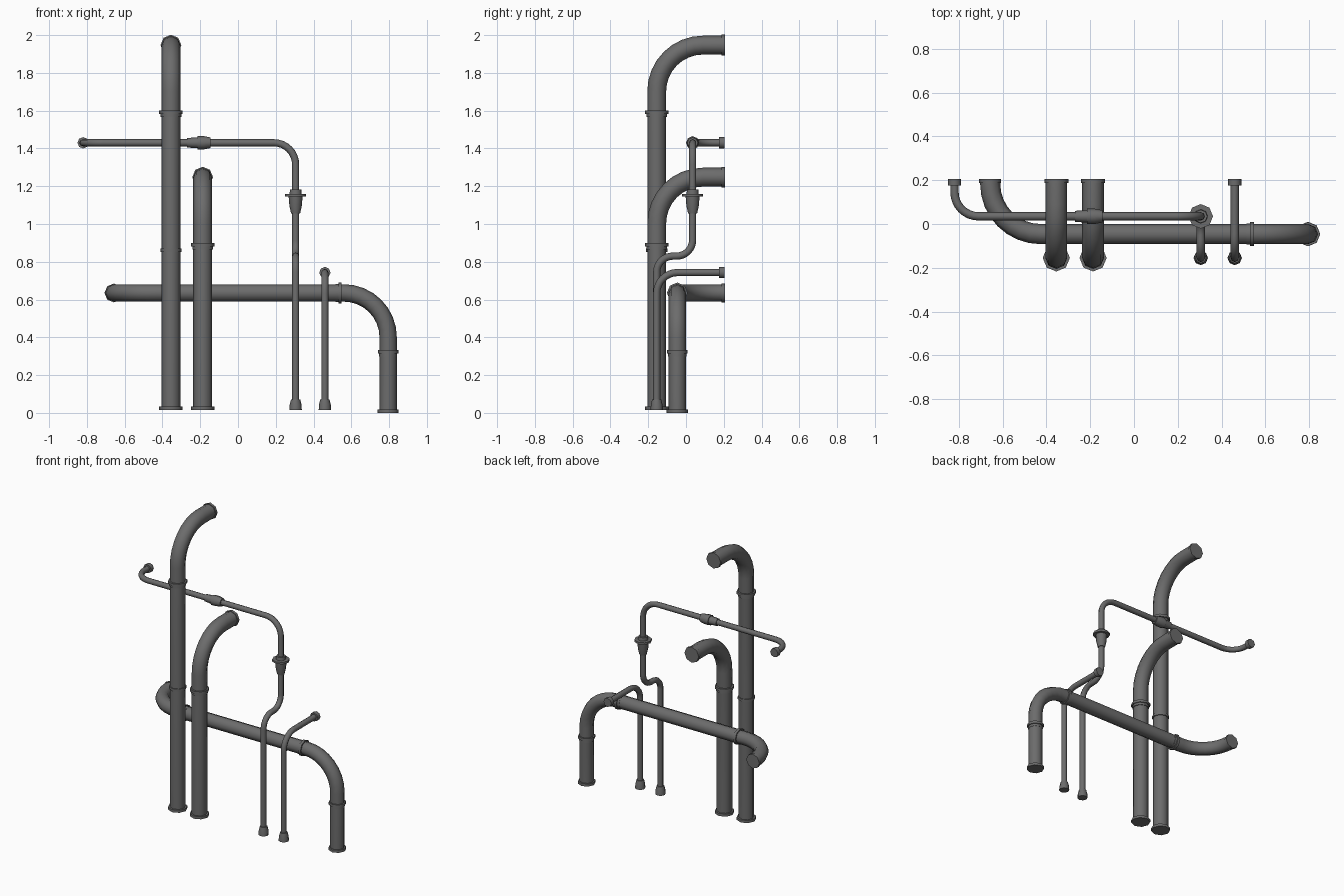
import bpy, bmesh, math
from mathutils import Vector

cube = bpy.data.objects.get("Cube")
if cube:
    bpy.data.objects.remove(cube)

SIDES = 8
grey = bpy.data.materials.new("dark grey metal")
grey.use_nodes = True
colour = (0.15, 0.15, 0.15, 1)
grey.diffuse_color = colour
grey.node_tree.nodes["Principled BSDF"].inputs["Base Color"].default_value = colour


def tube(name, points, tangents, radii):
    """Skin circular sections along a path, with closed ends."""
    bm = bmesh.new()
    side = Vector((1, 0, 0)) if abs(tangents[0].x) < 0.5 else Vector((0, 1, 0))
    previous, rings = tangents[0], []
    for p, t, r in zip(points, tangents, radii):
        side = previous.rotation_difference(t) @ side
        previous, up = t, t.cross(side)
        angles = [2 * math.pi * i / SIDES for i in range(SIDES)]
        rings.append([bm.verts.new(p + r * (math.cos(a) * side + math.sin(a) * up)) for a in angles])
    for a, b in zip(rings, rings[1:]):
        for i in range(SIDES):
            j = (i + 1) % SIDES
            bm.faces.new((a[i], a[j], b[j], b[i]))
    bm.faces.new(rings[0][::-1])
    bm.faces.new(rings[-1])
    mesh = bpy.data.meshes.new(name)
    bm.to_mesh(mesh)
    bm.free()
    mesh.materials.append(grey)
    ob = bpy.data.objects.new(name, mesh)
    bpy.context.collection.objects.link(ob)
    bpy.ops.object.select_all(action="DESELECT")
    ob.select_set(True)
    bpy.context.view_layer.objects.active = ob
    bpy.ops.object.shade_smooth_by_angle(angle=math.radians(50))


def pipe(name, radius, corners, bends, steps=8):
    """Pipe through right-angled corners, each rounded by its bend radius."""
    c = [Vector(p) for p in corners]
    dirs = [(b - a).normalized() for a, b in zip(c, c[1:])]
    points, tangents = [c[0]], [dirs[0]]
    for corner, before, after, bend in zip(c[1:], dirs, dirs[1:], bends):
        centre = corner + bend * (after - before)
        for i in range(steps + 1):
            a = math.pi / 2 * i / steps
            points.append(centre + bend * (before * math.sin(a) - after * math.cos(a)))
            tangents.append(before * math.cos(a) + after * math.sin(a))
    points.append(c[-1])
    tangents.append(dirs[-1])
    tube(name, points, tangents, [radius] * len(points))


def fitting(name, start, axis, profile):
    """Turned part: profile holds (distance, radius) along the axis."""
    axis, start = Vector(axis), Vector(start)
    tube(name, [start + axis * d for d, _ in profile], [axis] * len(profile), [r for _, r in profile])


def joint(name, start, axis, r):
    """Stepped collar, with the wider band last."""
    fitting(name, start, axis, [(0, r), (0.016, r), (0.016, r + 0.007), (0.034, r + 0.007)])


def flange(name, start, axis, r):
    fitting(name, start, axis, [(0, r), (0.018, r)])


def end_cap(name, start, axis):
    fitting(name, start, axis, [(0, 0.033), (0.03, 0.031), (0.058, 0.024)])


def wall_nut(name, x, z):
    fitting(name, (x, 0.175, z), BACK, [(0, 0.03), (0.03, 0.03)])


UP, DOWN, BACK, RIGHT = (0, 0, 1), (0, 0, -1), (0, 1, 0), (-1, 0, 0)
LEFT = (1, 0, 0)
FRONT_Y, WALL_Y = -0.155, 0.205

# Two upright large pipes bending back to the wall
for label, x, top, joint_z in (("tall", -0.355, 1.947, 1.567), ("middle", -0.187, 1.248, 0.865)):
    pipe(label + "_pipe", 0.05, [(x, FRONT_Y, 0.016), (x, FRONT_Y, top), (x, WALL_Y, top)], [0.245])
    flange(label + "_base_flange", (x, FRONT_Y, 0.015), UP, 0.062)
    flange(label + "_wall_flange", (x, 0.188, top), BACK, 0.055)
    joint(label + "_elbow_joint", (x, FRONT_Y, joint_z), UP, 0.055)
flange("tall_pipe_band", (-0.355, FRONT_Y, 0.852), UP, 0.056)

# Large horizontal pipe: from the floor, across, then back to the wall
cy, cz = -0.046, 0.635
pipe("cross_pipe", 0.046, [(0.795, cy, 0), (0.795, cy, cz), (-0.657, cy, cz), (-0.657, WALL_Y, cz)], [0.235, 0.23])
flange("cross_base_flange", (0.795, cy, 0), UP, 0.056)
flange("cross_wall_flange", (-0.657, 0.188, cz), BACK, 0.05)
joint("cross_lower_joint", (0.795, cy, 0.298), UP, 0.048)
joint("cross_left_joint", (0.515, cy, cz), LEFT, 0.048)
joint("cross_right_joint", (-0.35, cy, cz), RIGHT, 0.048)

# Thin pipe: wall, across, down and stepping forward to the floor
ty, tz, tx = 0.035, 1.43, 0.305
pipe("thin_long_pipe", 0.019,
     [(-0.82, WALL_Y, tz), (-0.82, ty, tz), (tx, ty, tz), (tx, ty, 0.83), (tx, FRONT_Y, 0.83), (tx, FRONT_Y, 0.02)],
     [0.11, 0.115, 0.085, 0.085])
wall_nut("thin_long_wall_nut", -0.82, tz)
end_cap("thin_long_end_cap", (tx, FRONT_Y, 0.014), UP)
fitting("thin_coupling", (-0.27, ty, tz), LEFT,
        [(0, 0.025), (0.055, 0.029), (0.055, 0.035), (0.09, 0.035), (0.125, 0.028)])
fitting("valve_funnel", (tx, ty, 1.182), DOWN,
        [(0, 0.03), (0.022, 0.032), (0.022, 0.056), (0.036, 0.056), (0.036, 0.037), (0.085, 0.033), (0.126, 0.024)])

# Short thin pipe bending back to the wall
sx, sz = 0.46, 0.743
pipe("thin_short_pipe", 0.019, [(sx, FRONT_Y, 0.02), (sx, FRONT_Y, sz), (sx, WALL_Y, sz)], [0.11])
wall_nut("thin_short_wall_nut", sx, sz)
end_cap("thin_short_end_cap", (sx, FRONT_Y, 0.014), UP)
